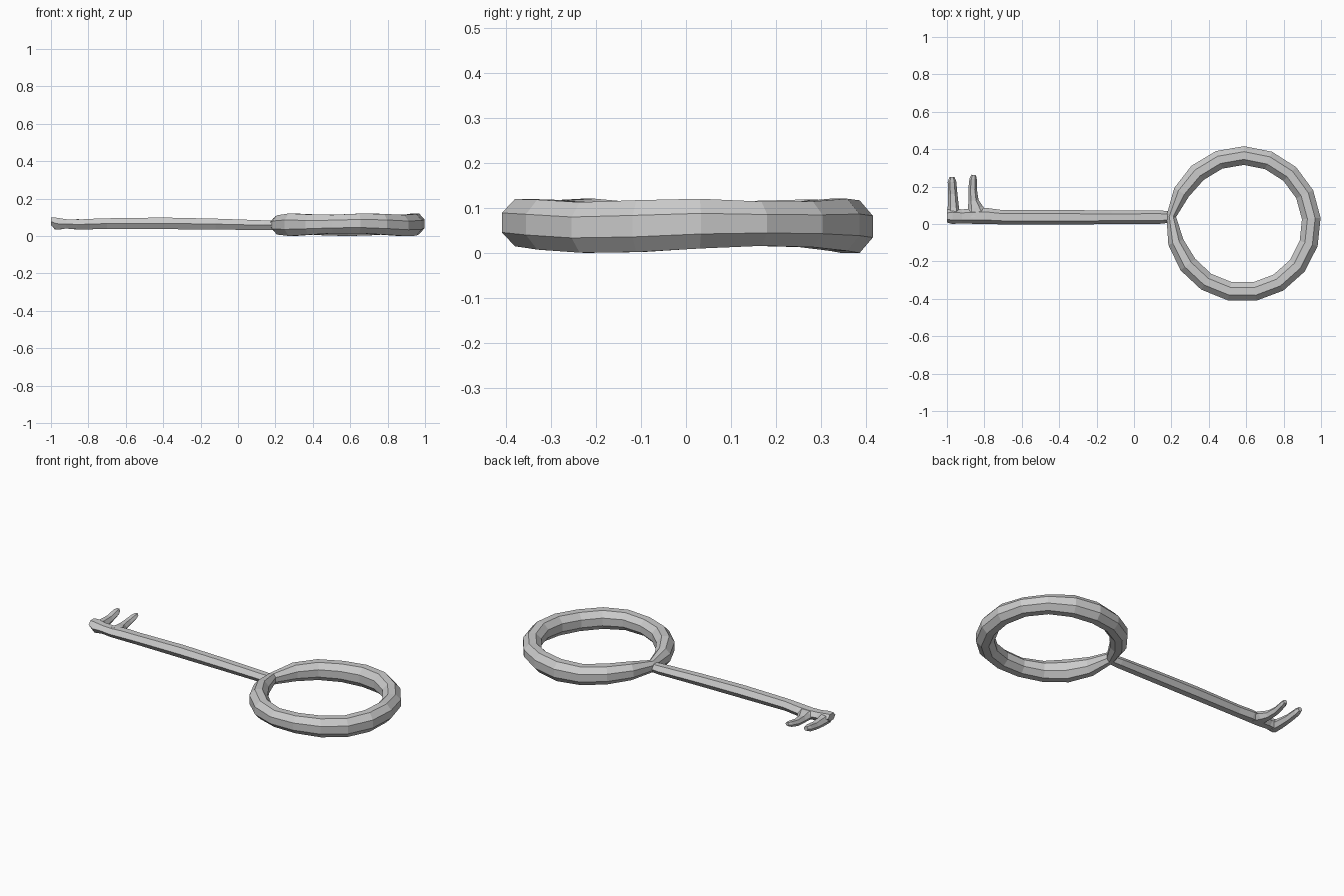
import bpy, bmesh, math
from mathutils import Vector

cube = bpy.data.objects.get("Cube")
if cube:
    bpy.data.objects.remove(cube, do_unlink=True)

# One worn grey metal
metal = bpy.data.materials.new("grey metal")
grey = (0.6, 0.6, 0.6, 1)
metal.diffuse_color = grey
metal.use_nodes = True
metal.node_tree.nodes["Principled BSDF"].inputs["Base Color"].default_value = grey


def loft(name, stations, sides, closed=False):
    """Flat-faced bar through stations of (x, y, z, half width, half height)."""
    bm = bmesh.new()
    count = len(stations)
    points = [Vector(s[:3]) for s in stations]
    flat = 1 / math.cos(math.pi / sides)
    rings = []
    for i, (x, y, z, half_w, half_h) in enumerate(stations):
        before = points[i - 1] if closed or i else points[i]
        after = points[(i + 1) % count] if closed or i < count - 1 else points[i]
        along = after - before
        side = Vector((-along.y, along.x, 0)).normalized()
        ring = []
        for k in range(sides):
            a = 2 * math.pi * (k + 0.5) / sides + math.pi / 2
            across = math.cos(a) * half_w * (1 if sides == 6 else flat)
            up = math.sin(a) * half_h * flat
            ring.append(bm.verts.new(points[i] + side * across + Vector((0, 0, up))))
        rings.append(ring)
    for i in range(count if closed else count - 1):
        a, b = rings[i], rings[(i + 1) % count]
        for k in range(sides):
            n = (k + 1) % sides
            bm.faces.new((a[k], a[n], b[n], b[k]))
    if not closed:
        bm.faces.new(rings[0])
        bm.faces.new(rings[-1])
    bmesh.ops.recalc_face_normals(bm, faces=bm.faces)
    mesh = bpy.data.meshes.new(name)
    bm.to_mesh(mesh)
    bm.free()
    mesh.materials.append(metal)
    obj = bpy.data.objects.new(name, mesh)
    bpy.context.collection.objects.link(obj)
    return obj


# Ring handle: hand-hammered loop, pinched where it meets the shaft
segments = 17
handle = []
for k in range(segments):
    a = math.radians(174) - 2 * math.pi * k / segments
    pinch = {0: 1.0, 1: 0.2, segments - 1: 0.3}.get(k, 0)
    radius = 0.366 + 0.02 * pinch
    bottom = 0.008 * (1 + math.sin(3 * a)) + 0.02 * pinch
    top = 0.117 + 0.004 * math.cos(5 * a) - 0.018 * pinch
    handle.append((0.583 + radius * math.cos(a), radius * math.sin(a),
                   (top + bottom) / 2, 0.05 - 0.024 * pinch, (top - bottom) / 2))
loft("ring_handle", handle, 8, closed=True)

# Shaft, slightly thicker towards the tip
loft("shaft", [
    (0.205, 0.037, 0.058, 0.028, 0.024),
    (0.14, 0.037, 0.058, 0.036, 0.026),
    (-0.12, 0.036, 0.064, 0.037, 0.029),
    (-0.4, 0.036, 0.068, 0.038, 0.031),
    (-0.7, 0.036, 0.067, 0.038, 0.028),
    (-0.79, 0.043, 0.064, 0.043, 0.028),
    (-0.86, 0.042, 0.062, 0.041, 0.026),
    (-0.92, 0.041, 0.065, 0.037, 0.025),
    (-0.97, 0.042, 0.066, 0.042, 0.032),
    (-1.0, 0.042, 0.078, 0.034, 0.02),
], 6)

# Two tapering teeth of the bit
loft("end_tooth", [
    (-0.962, 0.03, 0.064, 0.036, 0.03),
    (-0.966, 0.09, 0.06, 0.03, 0.025),
    (-0.969, 0.16, 0.062, 0.025, 0.02),
    (-0.973, 0.225, 0.074, 0.023, 0.018),
    (-0.973, 0.25, 0.08, 0.014, 0.012),
], 6)
loft("inner_tooth", [
    (-0.84, 0.04, 0.062, 0.07, 0.027),
    (-0.848, 0.085, 0.06, 0.042, 0.025),
    (-0.858, 0.125, 0.058, 0.027, 0.021),
    (-0.863, 0.185, 0.062, 0.023, 0.018),
    (-0.86, 0.24, 0.074, 0.02, 0.015),
    (-0.857, 0.262, 0.08, 0.012, 0.01),
], 6)
